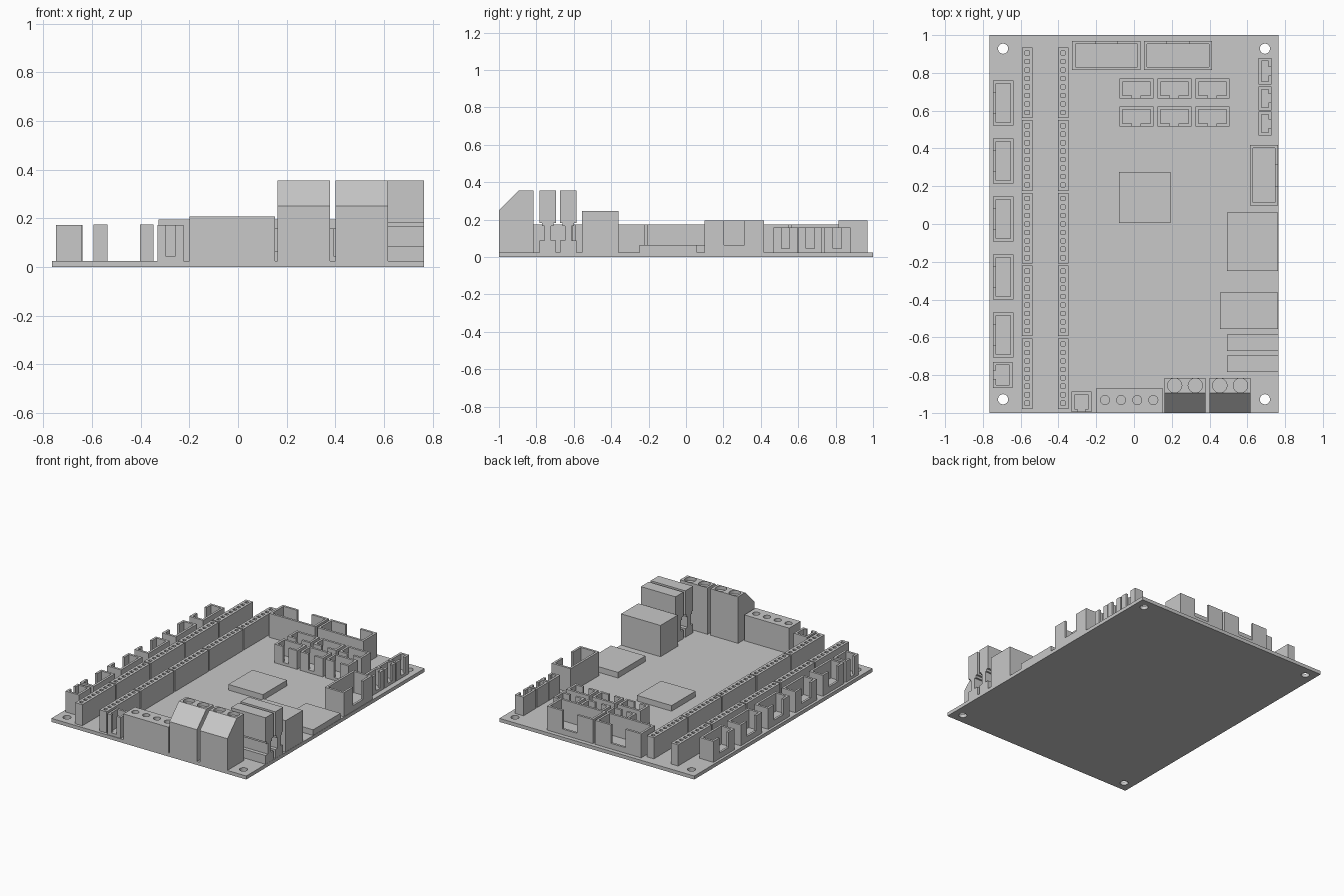
import bpy, bmesh
from math import radians
from mathutils import Matrix, Vector

if "Cube" in bpy.data.objects:
    bpy.data.objects.remove(bpy.data.objects["Cube"])

grey = bpy.data.materials.new("plain grey")
grey.use_nodes = True
COL = (0.58, 0.58, 0.58, 1)
grey.diffuse_color = COL
grey.node_tree.nodes["Principled BSDF"].inputs["Base Color"].default_value = COL

DECK = 0.025  # top of the board


def add_box(bm, lo, hi):
    lo, hi = Vector(lo), Vector(hi)
    m = Matrix.Translation((lo + hi) / 2) @ Matrix.Diagonal((*(hi - lo), 1))
    bmesh.ops.create_cube(bm, size=1, matrix=m)


def add_cylinder(bm, x, y, z0, z1, r):
    bmesh.ops.create_cone(bm, cap_ends=True, segments=24, radius1=r, radius2=r, depth=z1 - z0,
                          matrix=Matrix.Translation((x, y, (z0 + z1) / 2)))


def make(name, bm):
    bmesh.ops.recalc_face_normals(bm, faces=bm.faces)
    mesh = bpy.data.meshes.new(name)
    bm.to_mesh(mesh)
    bm.free()
    mesh.materials.append(grey)
    ob = bpy.data.objects.new(name, mesh)
    bpy.context.collection.objects.link(ob)
    return ob


def block(name, x0, x1, y0, y1, top, base=DECK):
    bm = bmesh.new()
    add_box(bm, (x0, y0, base), (x1, y1, top))
    return make(name, bm)


def profile(name, x0, x1, points):
    """Extrude a (y, z) outline along x."""
    bm = bmesh.new()
    face = bm.faces.new([bm.verts.new((x0, y, z)) for y, z in points])
    out = bmesh.ops.extrude_face_region(bm, geom=[face])
    verts = [v for v in out["geom"] if isinstance(v, bmesh.types.BMVert)]
    bmesh.ops.translate(bm, verts=verts, vec=(x1 - x0, 0, 0))
    return make(name, bm)


def cut(ob, bm):
    """Subtract the cutter shapes and keep only the finished mesh."""
    cutter = make("cutter", bm)
    cutter.hide_render = True
    mod = ob.modifiers.new("cut", "BOOLEAN")
    mod.operation, mod.solver, mod.object = "DIFFERENCE", "EXACT", cutter
    dg = bpy.context.evaluated_depsgraph_get()
    mesh = bpy.data.meshes.new_from_object(ob.evaluated_get(dg))
    ob.modifiers.clear()
    ob.data = mesh
    bpy.data.objects.remove(cutter)


def shroud(name, x0, x1, y0, y1, top, side, gap, sill=0.045, wall=0.016):
    """Open-topped socket with a notch in the wall facing `side`."""
    ob = block(name, x0, x1, y0, y1, top)
    cavity = bmesh.new()
    add_box(cavity, (x0 + wall, y0 + wall, 0.045), (x1 - wall, y1 - wall, top + 0.1))
    cut(ob, cavity)
    cx, cy, g, e = (x0 + x1) / 2, (y0 + y1) / 2, gap / 2, 0.02
    lo_hi = {"-x": ((x0 - e, cy - g), (x0 + wall + 0.005, cy + g)),
             "+x": ((x1 - wall - 0.005, cy - g), (x1 + e, cy + g)),
             "-y": ((cx - g, y0 - e), (cx + g, y0 + wall + 0.005)),
             "+y": ((cx - g, y1 - wall - 0.005), (cx + g, y1 + e))}[side]
    notch = bmesh.new()
    add_box(notch, (*lo_hi[0], sill), (*lo_hi[1], top + 0.1))
    cut(ob, notch)


def drill(ob, spots, r, z0, z1):
    bm = bmesh.new()
    for x, y in spots:
        add_cylinder(bm, x, y, z0, z1, r)
    cut(ob, bm)


# Board with four mounting holes
board = block("board", -0.765, 0.765, -1, 1, DECK, 0)
drill(board, [(x, y) for x in (-0.693, 0.693) for y in (-0.928, 0.928)], 0.027, -0.1, 0.1)

# Two rows of pin headers with square pits
for row, x in (("left", -0.565), ("right", -0.375)):
    for i in range(5):
        cy = 0.748 - i * 0.385
        header = block(f"{row}_pin_header_{i + 1}", x - 0.028, x + 0.028, cy - 0.187, cy + 0.187, 0.175)
        pits = bmesh.new()
        for k in range(8):
            y = cy + (k - 3.5) * 0.0448
            add_box(pits, (x - 0.011, y - 0.011, 0.09), (x + 0.011, y + 0.011, 0.3))
        cut(header, pits)

# Sockets along the left edge
for i in range(5):
    cy = 0.64 - i * 0.307
    shroud(f"edge_socket_{i + 1}", -0.747, -0.638, cy - 0.119, cy + 0.119, 0.173, "-x", 0.105, 0.065)
shroud("small_edge_socket", -0.747, -0.642, -0.868, -0.73, 0.173, "-x", 0.045)
shroud("small_front_socket", -0.33, -0.224, -0.995, -0.888, 0.173, "-y", 0.042)

# Large sockets at the back and on the right edge
for i, x in enumerate((-0.327, 0.052)):
    shroud(f"large_back_socket_{i + 1}", x, x + 0.361, 0.815, 0.97, 0.195, "+y", 0.115, 0.065)
shroud("large_right_socket", 0.613, 0.762, 0.098, 0.418, 0.195, "+x", 0.112, 0.065)

# Two by three group of sockets
for j, y in enumerate((0.664, 0.517)):
    for i in range(3):
        x = -0.077 + i * 0.201
        shroud(f"group_socket_{j * 3 + i + 1}", x, x + 0.18, y, y + 0.105, 0.157, "-y", 0.045)

# Slim sockets at the back right
for i, (y0, y1) in enumerate(((0.738, 0.88), (0.602, 0.728), (0.469, 0.595))):
    shroud(f"slim_socket_{i + 1}", 0.66, 0.728, y0, y1, 0.157, "+x", 0.045)

# Processor, flat module and power box
block("processor", -0.08, 0.192, 0.006, 0.276, 0.065)
block("flat_module", 0.492, 0.763, -0.248, 0.06, 0.065)
block("power_box", 0.454, 0.763, -0.556, -0.362, 0.247)

# Fuses: raised body on a narrow neck over a wider foot
for i, c in enumerate((-0.739, -0.629)):
    half = [(0.044, DECK), (0.044, 0.087), (0.018, 0.087), (0.018, 0.165), (0.03, 0.165),
            (0.03, 0.182), (0.044, 0.182), (0.044, 0.355)]
    outline = [(c + y, z) for y, z in half] + [(c - y, z) for y, z in reversed(half)]
    profile(f"fuse_{i + 1}", 0.492, 0.764, outline)

# Screw terminals with sloped fronts
for i, x in enumerate((0.162, 0.401)):
    term = profile(f"screw_terminal_{i + 1}", x, x + 0.216,
                   [(-1, DECK), (-1, 0.25), (-0.895, 0.355), (-0.815, 0.355), (-0.815, DECK)])
    drill(term, [(x + 0.053, -0.855), (x + 0.163, -0.855)], 0.038, 0.33, 0.5)

# Four-way front terminal
front = block("front_terminal", -0.2, 0.153, -1, -0.872, 0.208)
drill(front, [(-0.153 + k * 0.085, -0.932) for k in range(4)], 0.024, 0.18, 0.4)

# Keep hole walls smooth and every corner crisp
bpy.ops.object.select_all(action="DESELECT")
for ob in (board, front):
    ob.select_set(True)
bpy.context.view_layer.objects.active = board
bpy.ops.object.shade_smooth_by_angle(angle=radians(30))
